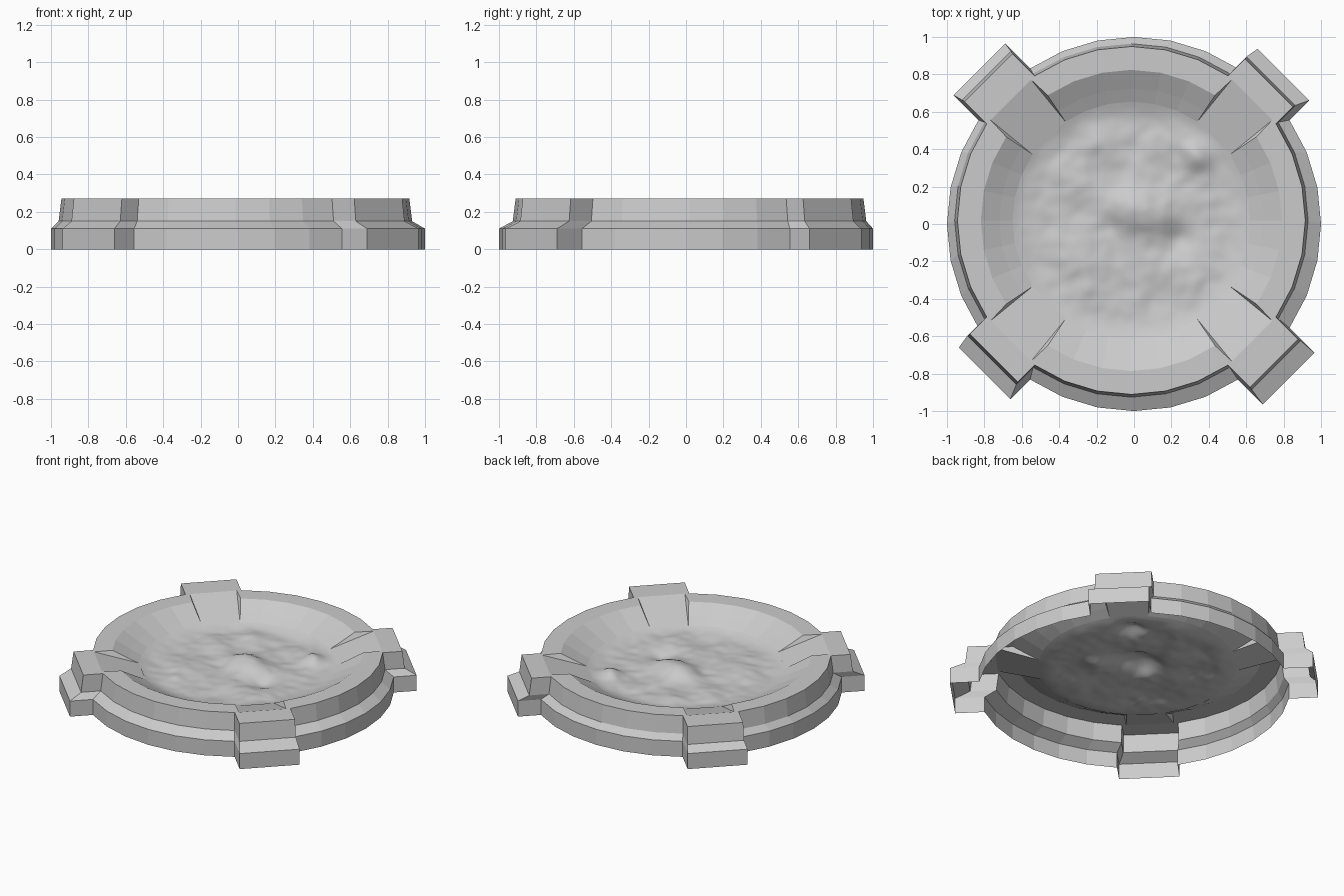
import bpy, bmesh
from math import sin, cos, pi, radians, exp, hypot
from mathutils import Vector, noise

if "Cube" in bpy.data.objects:
    bpy.data.objects.remove(bpy.data.objects["Cube"])

STEP = pi / 16                      # 32-sided ring; each pier spans two sides


def shift(x, y, z):
    # upper courses sit slightly off-centre on the base
    k = min(1, max(0, (z - 0.11) / 0.04))
    return (x - 0.014 * k, y + 0.019 * k, z)


def finish(name, bm):
    bmesh.ops.remove_doubles(bm, verts=bm.verts, dist=0.0005)
    me = bpy.data.meshes.new(name)
    bm.to_mesh(me)
    bm.free()
    ob = bpy.data.objects.new(name, me)
    bpy.context.collection.objects.link(ob)
    return ob


def face(bm, pts):
    bm.faces.new([bm.verts.new(p) for p in pts])


# stone ring: four arcs swept from one profile, open underneath
profile = [(1.0, 0), (1.0, 0.11), (0.945, 0.15), (0.93, 0.27),
           (0.805, 0.27), (0.705, 0.215), (0.635, 0.18)]
bm = bmesh.new()
for q in range(4):
    for i in range(6):
        a = pi / 4 + q * pi / 2 + (i + 1) * STEP
        b = a + STEP
        for (r0, z0), (r1, z1) in zip(profile, profile[1:]):
            face(bm, [shift(r * cos(t), r * sin(t), z) for r, t, z in
                      ((r0, a, z0), (r0, b, z0), (r1, b, z1), (r1, a, z1))])
finish("stone_ring", bm)


# corner piers: stepped block outside, sloping channel inside
def pier(name, ang, dist):
    bm = bmesh.new()

    def pt(u, v, z):
        return shift(u * cos(ang) - v * sin(ang), u * sin(ang) + v * cos(ang), z)

    def on_ring(i, s):
        r, z = profile[i]
        return (r * cos(STEP), s * r * sin(STEP), z)

    outs = (dist, dist, dist - 0.075, dist - 0.09)
    levels = []
    for i in range(4):
        ur, vr, z = on_ring(i, 1)
        levels.append([pt(ur, -vr, z), pt(outs[i], -vr, z),
                       pt(outs[i], vr, z), pt(ur, vr, z)])
    for lo, hi in zip(levels, levels[1:]):
        for k in range(3):
            face(bm, [lo[k], lo[k + 1], hi[k + 1], hi[k]])
    u = on_ring(3, 1)[0]
    ca, cb = pt(u, -0.153, 0.27), pt(u, 0.153, 0.27)
    face(bm, [levels[3][0], levels[3][1], levels[3][2], levels[3][3], cb, ca])
    # channel floor
    face(bm, [ca, cb, pt(*on_ring(6, 1)), pt(*on_ring(6, -1))])
    # channel cheeks and the top slivers beside them
    for s, c in ((-1, ca), (1, cb)):
        sliver = [c, pt(*on_ring(3, s)), pt(*on_ring(4, s))]
        cheek = [c] + [pt(*on_ring(i, s)) for i in (4, 5, 6)]
        if s < 0:
            cheek.reverse()
        else:
            sliver.reverse()
        face(bm, sliver[::-1])
        face(bm, cheek)
    bmesh.ops.remove_doubles(bm, verts=bm.verts, dist=0.0005)
    bmesh.ops.recalc_face_normals(bm, faces=bm.faces)
    finish(name, bm)


for k, (label, d) in enumerate((("back_right", 1.13), ("back_left", 1.17),
                                ("front_left", 1.13), ("front_right", 1.17))):
    pier("pier_" + label, pi / 4 + k * pi / 2, d)

# lumpy soil: x, y, spread, height
lumps = [(0.0, 0.06, 0.13, 0.055), (0.15, 0.03, 0.10, 0.03),
         (0.35, 0.36, 0.09, 0.05), (0.26, -0.10, 0.07, -0.03),
         (-0.12, -0.03, 0.06, -0.02), (-0.18, 0.42, 0.10, 0.02),
         (-0.28, -0.18, 0.13, 0.02), (0.33, -0.28, 0.12, 0.02),
         (-0.22, -0.36, 0.06, 0.015), (-0.35, 0.2, 0.12, 0.015)]


def soil_height(x, y):
    r = hypot(x, y)
    edge = max(0.0, (r - 0.50) / 0.135)
    z = 0.155 + 0.025 * edge * edge
    n = noise.noise(Vector((x * 6, y * 6, 3))) * 0.012
    n += noise.noise(Vector((x * 14, y * 14, 8))) * 0.006
    for lx, ly, s, h in lumps:
        n += h * exp(-((x - lx) ** 2 + (y - ly) ** 2) / (s * s))
    return z + n * max(0.0, 1 - edge)


bm = bmesh.new()
bmesh.ops.create_grid(bm, x_segments=72, y_segments=72, size=0.635)
for v in bm.verts:
    # squash the square grid into a disc whose rim is the 32-sided ring edge
    x, y = v.co.x, v.co.y
    m, h = max(abs(x), abs(y)), hypot(x, y)
    if h > 0:
        x, y = x / h * m, y / h * m
    v.co.z = soil_height(x, y)
    v.co.x, v.co.y = x - 0.014, y + 0.019
soil = finish("soil", bm)
for p in soil.data.polygons:
    p.use_smooth = True
